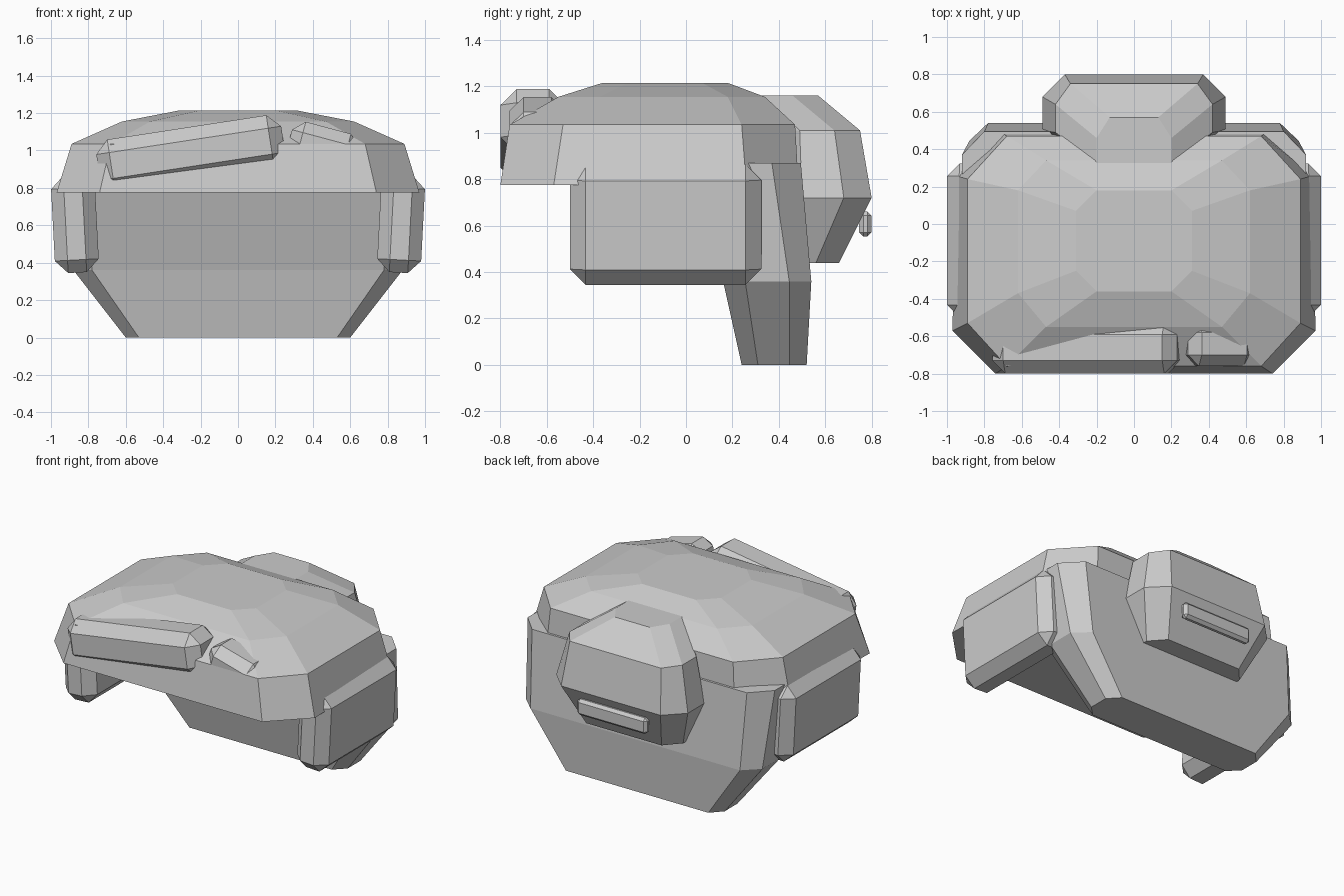
import bpy, bmesh
from math import radians

if "Cube" in bpy.data.objects:
    bpy.data.objects.remove(bpy.data.objects["Cube"])


def loft(name, rings):
    """Stack eight-sided rings. Each ring: z, half-front, half-side, half-back widths
    and y of front, side-front, side-back, back."""
    bm = bmesh.new()
    loops = []
    for z, wf, ws1, ws2, wb, y0, y1, y2, y3 in rings:
        right = [(wf, y0), (ws1, y1), (ws2, y2), (wb, y3)]
        pts = right + [(-x, y) for x, y in reversed(right)]
        loops.append([bm.verts.new((x, y, z)) for x, y in pts])
    for a, b in zip(loops, loops[1:]):
        for i in range(8):
            j = (i + 1) % 8
            bm.faces.new((a[i], a[j], b[j], b[i]))
    bm.faces.new(loops[0][::-1])
    bm.faces.new(loops[-1])
    bmesh.ops.recalc_face_normals(bm, faces=bm.faces)
    return finish(name, bm)


def finish(name, bm):
    mesh = bpy.data.meshes.new(name)
    bm.to_mesh(mesh)
    bm.free()
    obj = bpy.data.objects.new(name, mesh)
    bpy.context.collection.objects.link(obj)
    return obj


def chamfer_box(name, loc, size, bevel, tilt=0):
    """Box with single-cut bevels, tilted about the y axis (degrees)."""
    bm = bmesh.new()
    bmesh.ops.create_cube(bm, size=1)
    bmesh.ops.scale(bm, vec=size, verts=bm.verts)
    bmesh.ops.bevel(bm, geom=list(bm.edges), offset=bevel, segments=1,
                    affect='EDGES')
    obj = finish(name, bm)
    obj.location = loc
    obj.rotation_euler.y = radians(tilt)
    return obj


# Domed cap of hair with the fringe
loft("hair_cap", [
    (0.775, 0.74, 0.97, 0.96, 0.70, -0.80, -0.57, 0.26, 0.485),
    (1.035, 0.68, 0.89, 0.89, 0.68, -0.76, -0.53, 0.24, 0.47),
    (1.155, 0.47, 0.62, 0.62, 0.47, -0.55, -0.37, 0.18, 0.34),
    (1.215, 0.20, 0.31, 0.31, 0.20, -0.36, -0.25, 0.07, 0.18),
])

# Long hair at the back, tapering down
loft("back_hair", [
    (0.00, 0.53, 0.60, 0.60, 0.53, 0.24, 0.31, 0.445, 0.52),
    (0.36, 0.78, 0.88, 0.88, 0.78, 0.16, 0.255, 0.445, 0.54),
    (0.87, 0.80, 0.92, 0.92, 0.80, 0.00, 0.12, 0.37, 0.495),
])

# Bun
loft("bun", [
    (0.44, 0.15, 0.37, 0.37, 0.28, 0.25, 0.45, 0.56, 0.66),
    (0.72, 0.20, 0.49, 0.49, 0.37, 0.25, 0.50, 0.68, 0.80),
    (1.01, 0.20, 0.42, 0.42, 0.34, 0.25, 0.49, 0.64, 0.75),
    (1.16, 0.13, 0.20, 0.20, 0.13, 0.20, 0.33, 0.46, 0.57),
])

# Thin pin on the bun
chamfer_box("bun_pin", (0, 0.773, 0.607), (0.52, 0.054, 0.108), 0.018)

# Side locks
for side, s in (("left", -1), ("right", 1)):
    chamfer_box(side + "_side_lock", (s * 0.872, -0.088, 0.607),
                (0.235, 0.825, 0.52), 0.068, -s * -3)

# Hair clips on the fringe
chamfer_box("long_clip", (-0.253, -0.66, 0.985), (1.0, 0.28, 0.28), 0.07, -8.7)
chamfer_box("short_clip", (0.455, -0.64, 1.015), (0.37, 0.24, 0.22), 0.06, 15)
